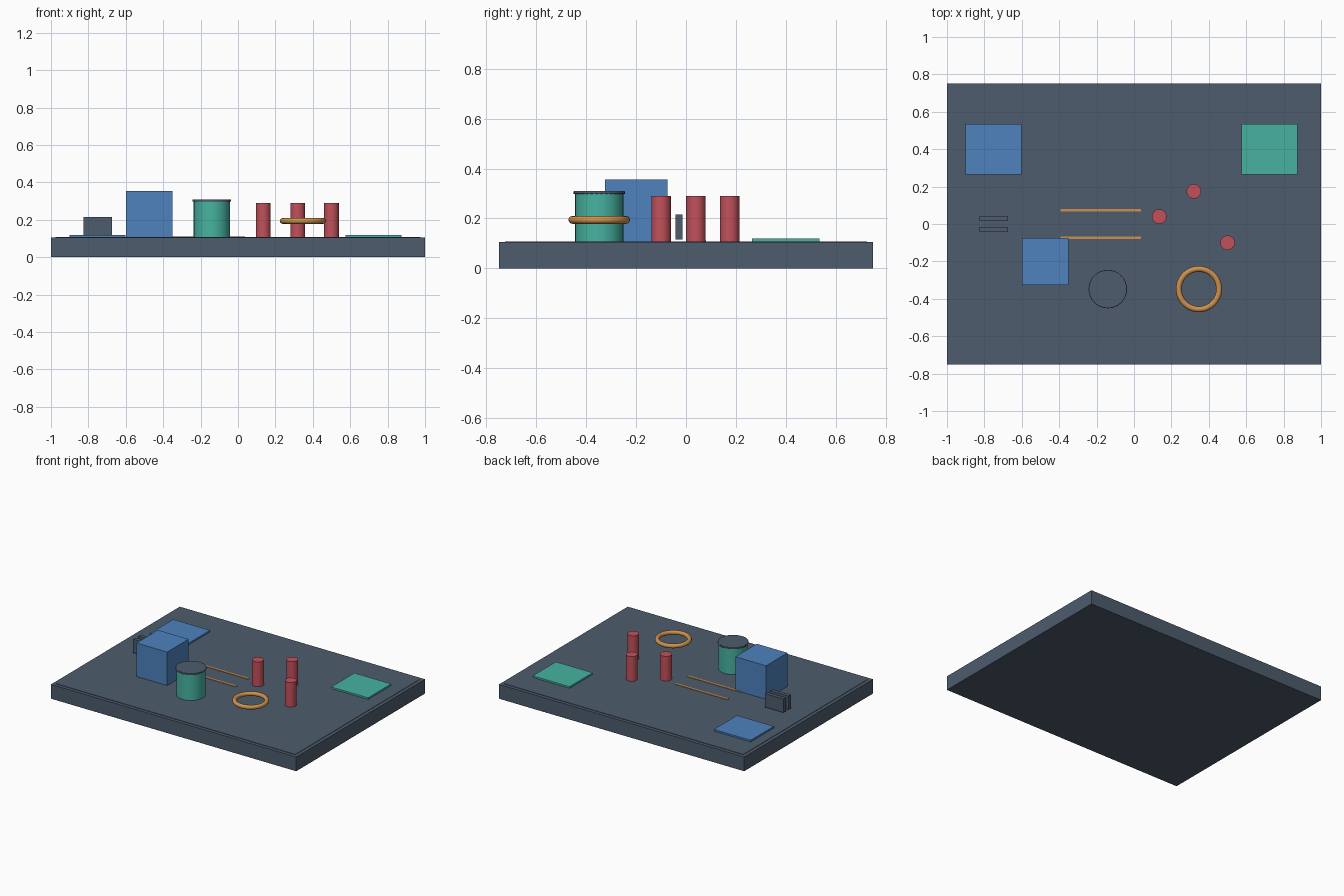
import bpy
import math

cube = bpy.data.objects.get("Cube")
if cube:
    bpy.data.objects.remove(cube, do_unlink=True)


def material(name, rgb):
    mat = bpy.data.materials.new(name)
    mat.use_nodes = True
    color = (*rgb, 1.0)
    mat.diffuse_color = color
    mat.node_tree.nodes["Principled BSDF"].inputs["Base Color"].default_value = color
    return mat


slate = material("slate", (0.075, 0.107, 0.150))
blue = material("blue", (0.075, 0.225, 0.515))
teal = material("teal", (0.063, 0.450, 0.352))
red = material("red", (0.540, 0.082, 0.105))
orange = material("orange", (0.610, 0.285, 0.075))

TOP = 0.105  # height of the board surface


def finish(name, mat, smooth=False):
    obj = bpy.context.object
    obj.name = name
    obj.data.materials.append(mat)
    if smooth:
        bpy.ops.object.shade_smooth_by_angle(angle=math.radians(35))
    return obj


def box(name, mat, x, y, z, width, depth, height):
    """Box centred on x, y with its underside at z."""
    bpy.ops.mesh.primitive_cube_add(size=1, location=(x, y, z + height / 2))
    bpy.context.object.scale = (width, depth, height)
    bpy.ops.object.transform_apply(location=False, rotation=False, scale=True)
    return finish(name, mat)


def cylinder(name, mat, x, y, z, radius, height):
    """Upright cylinder with its underside at z."""
    bpy.ops.mesh.primitive_cylinder_add(vertices=32, radius=radius, depth=height,
                                        location=(x, y, z + height / 2))
    return finish(name, mat, smooth=True)


# Board with a thin raised surface panel
box("board", slate, 0, 0, 0, 2, 1.5, TOP)
box("board_surface", slate, 0, 0, TOP, 1.95, 1.45, 0.003)

# Flat pads at the back corners
box("blue_pad", blue, -0.752, 0.4, TOP, 0.3, 0.27, 0.015)
box("teal_pad", teal, 0.725, 0.4, TOP, 0.3, 0.27, 0.015)

# Block
box("block", blue, -0.475, -0.2, TOP, 0.25, 0.25, 0.25)

# Guide strips and the pair of gripper plates
for side, sign in (("back", 1), ("front", -1)):
    box(f"{side}_guide_strip", orange, -0.178, sign * 0.073, TOP, 0.43, 0.015, 0.007)
    box(f"{side}_gripper_plate", slate, -0.75, sign * 0.029, 0.115, 0.15, 0.028, 0.1)

# Pegs
for i, (x, y) in enumerate(((0.135, 0.04), (0.32, 0.175), (0.5, -0.1))):
    cylinder(f"peg_{i + 1}", red, x, y, TOP, 0.039, 0.185)

# Jar and its bevelled lid
cylinder("jar", teal, -0.14, -0.348, TOP, 0.097, 0.193)
lid = cylinder("jar_lid", slate, -0.14, -0.348, 0.297, 0.103, 0.012)
bevel = lid.modifiers.new("soft_edge", "BEVEL")
bevel.width = 0.003
bevel.segments = 2

# Hovering ring
bpy.ops.mesh.primitive_torus_add(major_radius=0.108, minor_radius=0.0155,
                                 major_segments=48, minor_segments=12,
                                 location=(0.347, -0.348, 0.194))
finish("ring", orange, smooth=True)
